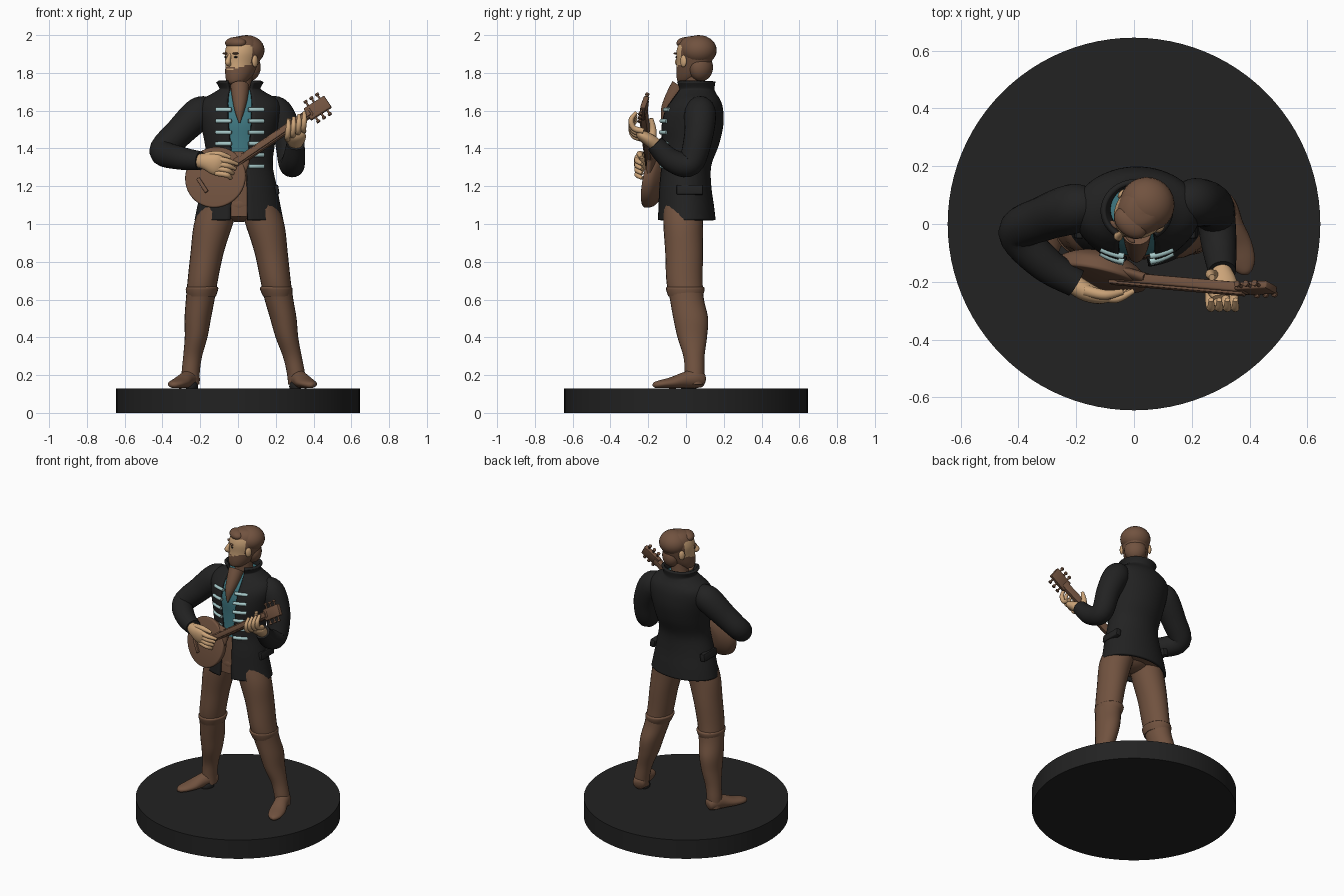
import bpy, bmesh, math
from mathutils import Matrix, Vector

if "Cube" in bpy.data.objects:
    bpy.data.objects.remove(bpy.data.objects["Cube"])


def material(name, *rgb):
    mat = bpy.data.materials.new(name)
    mat.use_nodes = True
    mat.diffuse_color = (*rgb, 1)
    mat.node_tree.nodes["Principled BSDF"].inputs["Base Color"].default_value = (*rgb, 1)
    return mat


BROWN = material("leather_brown", 0.165, 0.085, 0.05)
BLACK = material("coat_black", 0.016, 0.016, 0.016)
SKIN = material("skin_tan", 0.6, 0.37, 0.19)
TEAL = material("shirt_teal", 0.05, 0.19, 0.225)
PALE = material("clasp_pale_teal", 0.38, 0.58, 0.58)
HERE = Matrix.Identity(4)
made = []


def finish(name, bm, mats, place=HERE, rule=None, closed=True):
    if closed:
        bmesh.ops.recalc_face_normals(bm, faces=bm.faces)
    if rule:
        for face in bm.faces:
            face.material_index = rule(face.calc_center_median())
    bm.transform(place)
    mesh = bpy.data.meshes.new(name)
    bm.to_mesh(mesh)
    bm.free()
    for mat in mats if isinstance(mats, list) else [mats]:
        mesh.materials.append(mat)
    obj = bpy.data.objects.new(name, mesh)
    bpy.context.collection.objects.link(obj)
    made.append(obj)
    return obj


def spline(rows, steps):
    """Smooth curve through every row of numbers."""
    out = []
    for i in range(len(rows) - 1):
        a, b, c, d = (rows[min(max(k, 0), len(rows) - 1)] for k in range(i - 1, i + 3))
        for s in range(steps):
            t = s / steps
            out.append([q + t * (r - p + t * (2 * p - 5 * q + 4 * r - s4 + t * (3 * (q - r) + s4 - p))) / 2
                        for p, q, r, s4 in zip(a, b, c, d)])
            out[-1][1] += q_zero * t if (q_zero := 0) else 0
    out.append(list(rows[-1]))
    return out


def bridge(bm, rings, wrap=True):
    for low, high in zip(rings, rings[1:]):
        n = len(low)
        for j in range(n if wrap else n - 1):
            k = (j + 1) % n
            bm.faces.new((low[j], low[k], high[k], high[j]))


def sweep(name, rows, mats, level=False, sides=24, steps=6, place=HERE, rule=None):
    """Skin through rows of (x, y, z, half width, half height); level keeps rings flat."""
    rows = spline([r if len(r) == 5 else (*r, r[3]) for r in rows], steps)
    pts = [Vector(r[:3]) for r in rows]
    bm, rings, u = bmesh.new(), [], None
    for i, row in enumerate(rows):
        t = (pts[min(i + 1, len(pts) - 1)] - pts[max(i - 1, 0)]).normalized()
        if level:
            u, v = Vector((1, 0, 0)), Vector((0, 1, 0))
        else:
            if u is None:
                u = t.cross((0, 0, 1) if abs(t.z) < 0.9 else (0, 1, 0))
            u = (u - t * u.dot(t)).normalized()
            v = u.cross(t)
        rings.append([bm.verts.new(pts[i] + u * row[3] * math.sin(a) - v * row[4] * math.cos(a))
                      for a in (math.tau * j / sides for j in range(sides))])
    bridge(bm, rings)
    for end in (rings[0], rings[-1]):
        bm.faces.new(end)
    return finish(name, bm, mats, place, rule)


def ball(name, centre, size, mat, place=HERE):
    bm = bmesh.new()
    bmesh.ops.create_uvsphere(bm, u_segments=24, v_segments=14, radius=1,
                              matrix=Matrix.LocRotScale(Vector(centre), None, Vector(size)))
    return finish(name, bm, mat, place)


def box(name, centre, size, mat, place=HERE, soft=0.006):
    bm = bmesh.new()
    bmesh.ops.create_cube(bm, size=1, matrix=Matrix.LocRotScale(Vector(centre), None, Vector(size)))
    bmesh.ops.bevel(bm, geom=bm.edges[:], offset=soft, segments=2, affect="EDGES", profile=0.5)
    return finish(name, bm, mat, place)


# Round base
bm = bmesh.new()
bmesh.ops.create_cone(bm, cap_ends=True, segments=96, radius1=0.645, radius2=0.645, depth=0.13,
                      matrix=Matrix.Translation((0, 0, 0.065)))
finish("base", bm, BLACK)

# Legs, boot cuffs and feet
leg = [(-.09, -.01, 1.12, .10, .11), (-.13, -.015, 1.0, .103, .105), (-.163, -.01, .85, .088, .1),
       (-.187, -.008, .7, .08, .096), (-.2, .005, .6, .076, .09), (-.213, .025, .5, .07, .092),
       (-.222, .033, .4, .06, .078), (-.24, .042, .3, .05, .056), (-.25, .045, .22, .048, .052),
       (-.252, .045, .15, .048, .05)]
cuff = [(-.193, -.003, .615, .075, .09), (-.192, -.003, .64, .083, .099), (-.19, -.004, .66, .086, .102),
        (-.189, -.004, .668, .078, .094)]
foot = [(0, .05, .165, .012, .012), (0, .04, .168, .036, .036), (0, 0, .18, .047, .05), (0, -.06, .173, .046, .043),
        (0, -.13, .16, .052, .03), (0, -.19, .153, .045, .022), (0, -.225, .148, .026, .016), (0, -.238, .146, .006, .006)]


def left_side(rows):
    return [(-x + .012 + .1 * max(0, .65 - z), y, z, w, d) for x, y, z, w, d in rows]


for side, sign, change, yaw in (("right", -1, list, -24), ("left", 1, left_side, 19)):
    sweep(side + "_leg", change(leg), BROWN, level=True)
    sweep(side + "_boot_cuff", change(cuff), BROWN, level=True)
    ankle = change(leg)[-1]
    place = Matrix.Translation((ankle[0], .05, 0)) @ Matrix.Rotation(math.radians(yaw), 4, "Z")
    sweep(side + "_foot", foot, BROWN, place=place)
    ball(side + "_boot_arch", (-sign * .022, -.03, .14), (.03, .045, .035), BLACK, place)

# Open coat: (x, y, z, half width, half depth, half opening)
coat = [(.005, .003, 1.02, .226, .145, .045), (.005, .0, 1.09, .212, .14, .043), (.008, -.005, 1.2, .188, .13, .04),
        (.01, .0, 1.31, .165, .125, .036), (.01, .02, 1.42, .176, .145, .05), (.01, .03, 1.52, .196, .158, .06),
        (.01, .04, 1.6, .21, .148, .062), (.01, .05, 1.65, .195, .125, .062), (.01, .05, 1.69, .13, .1, .058),
        (.01, .05, 1.715, .1, .092, .055), (.01, .045, 1.755, .118, .102, .065)]
bm, rings = bmesh.new(), []
for x, y, z, w, d, gap in spline(coat, 5):
    start = math.asin(gap / w)
    rings.append([bm.verts.new((x + w * math.sin(a), y - d * math.cos(a), z))
                  for a in (start + (math.tau - 2 * start) * j / 56 for j in range(57))])
bridge(bm, rings, wrap=False)
shell = finish("coat", bm, BLACK, closed=False).modifiers.new("cloth", "SOLIDIFY")
shell.thickness, shell.offset = 0.018, 0

# Shirt and trouser top inside the coat, with a bare chest wedge
inner = [(x, y, z + .02, w - .02, d - .018) for x, y, z, w, d, gap in coat[:9]]
sweep("shirt_and_waist", inner, [TEAL, BROWN], level=True, sides=40, rule=lambda c: int(c.z < 1.3))
ball("pelvis", (.005, -.01, 1.1), (.14, .115, .09), BROWN)
sweep("bare_chest", [(.01, -.03, 1.73, .05), (.01, -.075, 1.66, .04), (.008, -.108, 1.6, .026),
                     (.008, -.126, 1.535, .004)], BROWN)
sweep("neck", [(.012, .05, 1.64, .06), (.015, .045, 1.72, .056), (.02, .045, 1.8, .056)], BROWN)


def coat_front(x, z):
    row = min(spline(coat, 10), key=lambda r: abs(r[2] - z))
    return row[1] - row[4] * math.sqrt(max(0, 1 - ((x - row[0]) / row[3]) ** 2))


# Clasp bars in rows down both coat edges
for i in range(6):
    z = 1.605 - i * .06
    for side, sign in (("right", -1), ("left", 1)):
        xs = [.01 + sign * off for off in (.045, .075, .105, .125)]
        sweep(f"{side}_clasp_{i}", [(x, coat_front(x, z) - .01, z, .011) for x in xs], PALE, sides=10, steps=2)

# Pocket flaps
for side, sign in (("right", -1), ("left", 1)):
    tilt = Matrix.Translation((.006 + sign * .193, .02, 1.18)) @ Matrix.Rotation(sign * -.15, 4, "Y")
    box(side + "_pocket_flap", (0, 0, 0), (.035, .14, .05), BLACK, tilt)

# Sleeves
sweep("right_sleeve", [(-.13, .06, 1.625, .05), (-.2, .055, 1.59, .085), (-.31, .02, 1.485, .078),
                       (-.4, -.03, 1.385, .07), (-.31, -.135, 1.35, .062), (-.2, -.205, 1.335, .05)], BLACK)
sweep("left_sleeve", [(.14, .07, 1.625, .05), (.205, .075, 1.59, .083), (.265, .065, 1.46, .076),
                      (.283, .02, 1.32, .068), (.295, -.08, 1.34, .06), (.305, -.165, 1.425, .048)], BLACK)

# Hands with fingers
sweep("right_palm", [(-.22, -.2, 1.335, .034), (-.17, -.232, 1.33, .034, .045), (-.12, -.25, 1.315, .026, .056),
                     (-.08, -.25, 1.305, .014, .045)], SKIN)
sweep("right_thumb", [(-.17, -.23, 1.36, .02), (-.1, -.245, 1.37, .017), (-.04, -.235, 1.352, .01)], SKIN, sides=12)
sweep("left_palm", [(.304, -.16, 1.42, .034), (.305, -.195, 1.445, .05, .034), (.307, -.235, 1.47, .052, .028),
                    (.307, -.255, 1.49, .035, .014)], SKIN)
sweep("left_thumb", [(.275, -.18, 1.45, .022), (.265, -.175, 1.5, .018), (.27, -.185, 1.56, .011)], SKIN, sides=12)
for i in range(4):
    z, x = 1.345 - i * .025, .262 + i * .028
    sweep(f"right_finger_{i}", [(-.12, -.25, z, .015), (-.06, -.258, z - .01, .015),
                                (-.002 - i * .012, -.232, z - .028, .009)], SKIN, sides=12)
    z = 1.45 + i * .014
    sweep(f"left_finger_{i}", [(x, -.225, z, .016), (x, -.275, z + .015, .015), (x + .005, -.29, z + .06, .014),
                               (x + .005, -.262, z + .1, .009)], SKIN, sides=12)

# Stringed instrument: local x runs up the neck, local z is the face normal
along = Vector((.58, -.05, .395)).normalized()
normal = Vector((0, -.94, .34))
normal = (normal - along * normal.dot(along)).normalized()
frame = Matrix((along, normal.cross(along), normal)).transposed().to_4x4()
frame = Matrix.Translation((-.12, -.185, 1.248)) @ frame
sweep("instrument_bowl", [(0, 0, -.085, .03), (0, 0, -.075, .09), (0, 0, -.045, .145), (0, 0, -.01, .163),
                          (0, 0, .004, .162), (0, 0, .008, .154)], BROWN, level=True, sides=48, place=frame)
sweep("instrument_shoulder", [(.08, 0, -.02, .1, .026), (.14, 0, -.015, .075, .022), (.2, 0, -.01, .03, .018)],
      BROWN, place=frame)
box("instrument_neck", (.35, 0, -.005), (.54, .046, .034), BROWN, frame)
box("fretboard", (.33, 0, .014), (.56, .03, .012), BROWN, frame, .003)
box("string_bridge", (-.08, 0, .012), (.02, .09, .014), BROWN, frame, .003)
head_frame = frame @ Matrix.Translation((.6, 0, 0)) @ Matrix.Rotation(.12, 4, "Y")
box("headstock", (.055, 0, -.004), (.13, .075, .028), BROWN, head_frame)
for i in range(3):
    for sign in (-1, 1):
        x = .02 + i * .036
        sweep(f"tuning_peg_{i}_{sign}", [(x, sign * .03, 0, .006), (x, sign * .055, 0, .006), (x, sign * .06, 0, .011),
                                         (x, sign * .07, 0, .011)], BROWN, sides=10, steps=2, place=head_frame)

# Head, turned to its right; hair and beard follow height and depth
turn = Matrix.Translation((.025, .045, 0)) @ Matrix.Rotation(math.radians(-42), 4, "Z")


def face_rule(c):
    cheek = 1.815 + max(0, abs(c.x) - .02) * .5
    moustache = abs(c.x) < .035 and 1.822 < c.z < 1.836
    return int(c.y < -.02 and cheek < c.z < 1.945 and not moustache)


sweep("head", [(0, -.06, 1.738, .022, .025), (0, -.05, 1.752, .05, .052), (0, -.028, 1.79, .068, .08),
               (0, -.004, 1.85, .08, .1), (0, .005, 1.91, .088, .108), (0, .01, 1.96, .077, .094),
               (0, .01, 1.988, .048, .06), (0, .01, 1.996, .01, .012)],
      [BROWN, SKIN], level=True, sides=56, steps=7, place=turn, rule=face_rule)
ball("hair_crown", (0, .03, 1.92), (.096, .095, .08), BROWN, turn)
ball("hair_nape", (0, .045, 1.83), (.07, .06, .075), BROWN, turn)
ball("hair_fringe", (0, -.055, 1.958), (.065, .045, .032), BROWN, turn)
sweep("nose", [(0, -.098, 1.9, .008), (0, -.112, 1.875, .012), (0, -.118, 1.855, .016), (0, -.1, 1.843, .01)],
      SKIN, sides=12, place=turn)
for side, sign in (("right", -1), ("left", 1)):
    ball(side + "_eye", (sign * .034, -.094, 1.884), (.013, .006, .005), BLACK, turn)
    ball(side + "_brow", (sign * .036, -.097, 1.903), (.021, .009, .006), BROWN, turn)
    ball(side + "_ear", (sign * .088, .0, 1.862), (.012, .02, .032), SKIN, turn)

# Smooth rounded forms, keep hard edges
bpy.ops.object.select_all(action="DESELECT")
for obj in made:
    obj.select_set(True)
bpy.context.view_layer.objects.active = made[0]
bpy.ops.object.shade_smooth_by_angle(angle=math.radians(45))
